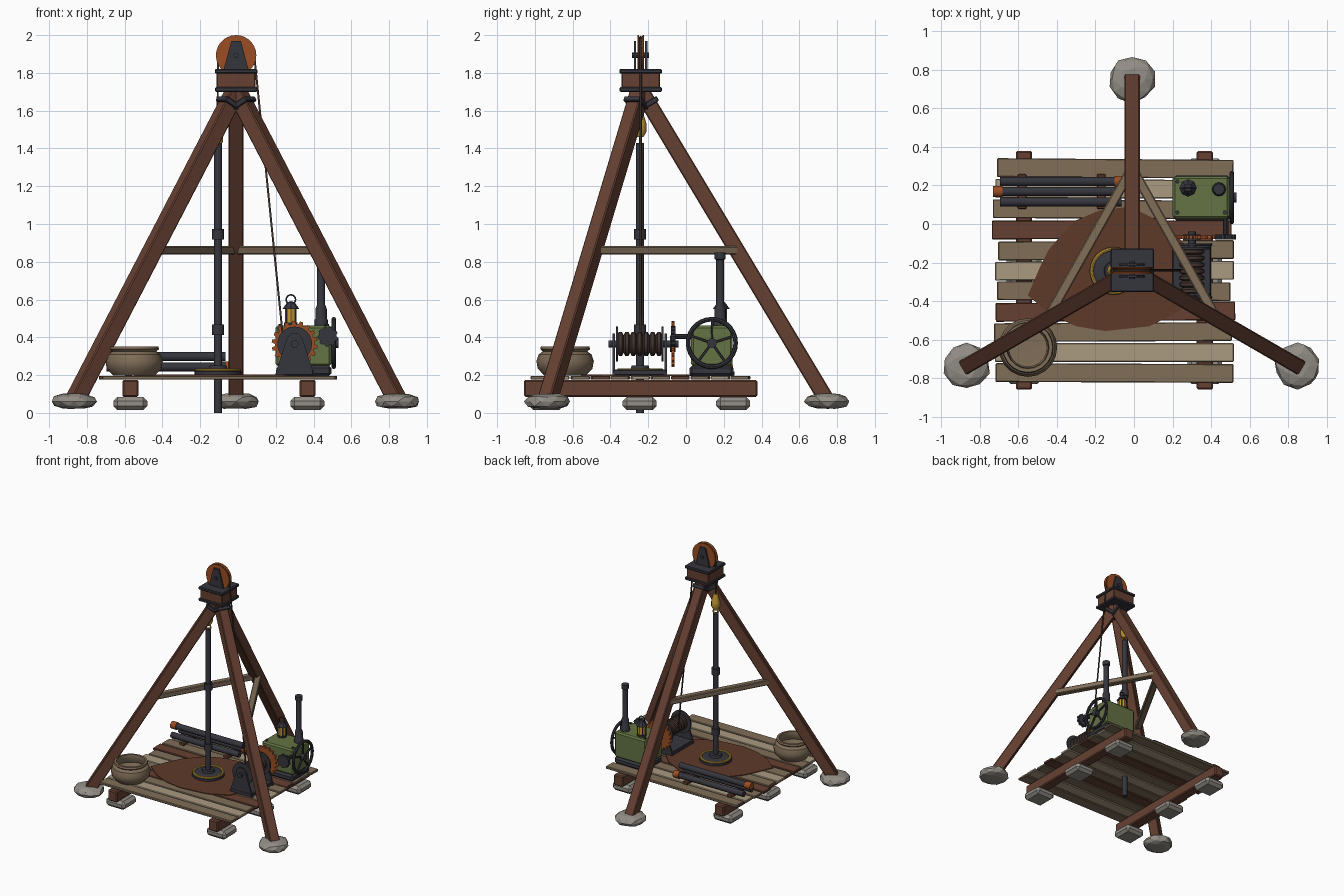
import bpy, bmesh, random
from math import pi, sin, cos, radians
from mathutils import Matrix, Vector

random.seed(4)
if "Cube" in bpy.data.objects:
    bpy.data.objects.remove(bpy.data.objects["Cube"])


def material(name, *srgb):
    m = bpy.data.materials.new(name)
    m.use_nodes = True
    col = [c ** 2.2 for c in srgb] + [1]
    m.diffuse_color = col
    m.node_tree.nodes["Principled BSDF"].inputs["Base Color"].default_value = col
    return m


TIMBER = material("dark timber", .40, .26, .21)
MUD = material("wet mud", .37, .235, .18)
TAN = material("weathered wood", .50, .43, .35)
PALE = material("pale wood", .66, .60, .50)
IRON = material("dark iron", .22, .22, .25)
RUST = material("rust", .60, .31, .16)
GREEN = material("green paint", .39, .45, .27)
GOLD = material("brass", .76, .59, .22)
STONE = material("grey stone", .57, .55, .52)
ROPE = material("tarred rope", .27, .22, .20)

ALONG = {"x": Matrix.Rotation(pi / 2, 4, "Y"), "y": Matrix.Rotation(-pi / 2, 4, "X"),
         "z": Matrix.Identity(4)}
UPRIGHT = Matrix.Rotation(pi / 2, 4, "X")  # drawing plane stands up, facing the front


def finish(name, bm, mat, matrix=Matrix.Identity(4), smooth=False, bevel=0):
    bmesh.ops.recalc_face_normals(bm, faces=bm.faces)
    me = bpy.data.meshes.new(name)
    bm.to_mesh(me)
    bm.free()
    me.materials.append(mat)
    ob = bpy.data.objects.new(name, me)
    bpy.context.collection.objects.link(ob)
    ob.matrix_world = matrix
    if bevel:
        mod = ob.modifiers.new("edge chamfer", "BEVEL")
        mod.width, mod.segments = bevel, 1
    if smooth:
        bpy.ops.object.select_all(action="DESELECT")
        ob.select_set(True)
        bpy.context.view_layer.objects.active = ob
        bpy.ops.object.shade_smooth_by_angle(angle=radians(35))
    return ob


def box(name, mat, centre, size, bevel=.005, turn=Matrix.Identity(4)):
    bm = bmesh.new()
    bmesh.ops.create_cube(bm, size=1, matrix=Matrix.Diagonal((*size, 1)))
    return finish(name, bm, mat, Matrix.Translation(centre) @ turn, bevel=bevel)


def beam(name, mat, a, b, width, depth, bevel=.006):
    a, b = Vector(a), Vector(b)
    turn = (b - a).to_track_quat("Z", "Y").to_matrix().to_4x4()
    return box(name, mat, (a + b) / 2, (width, depth, (b - a).length), bevel, turn)


def lathe(name, mat, centre, profile, axis="z", sides=20, smooth=True):
    bm = bmesh.new()
    vs = [bm.verts.new((r, 0, h)) for r, h in profile]
    es = [bm.edges.new(p) for p in zip(vs, vs[1:])]
    bmesh.ops.spin(bm, geom=vs + es, cent=(0, 0, 0), axis=(0, 0, 1), angle=2 * pi, steps=sides)
    bmesh.ops.remove_doubles(bm, verts=bm.verts, dist=1e-4)
    return finish(name, bm, mat, Matrix.Translation(centre) @ ALONG[axis], smooth)


def rod(name, mat, centre, radius, length, axis="z", sides=14):
    h = length / 2
    return lathe(name, mat, centre, [(0, -h), (radius, -h), (radius, h), (0, h)], axis, sides)


def ring(name, mat, centre, major, minor, axis="z", sides=24):
    prof = [(major + minor * cos(k * pi / 4), minor * sin(k * pi / 4)) for k in range(9)]
    return lathe(name, mat, centre, prof, axis, sides)


def prism(name, mat, points, depth, matrix):
    bm = bmesh.new()
    face = bm.faces.new([bm.verts.new((*p, 0)) for p in points])
    out = bmesh.ops.extrude_face_region(bm, geom=[face])["geom"]
    moved = [v for v in out if isinstance(v, bmesh.types.BMVert)]
    bmesh.ops.translate(bm, verts=moved, vec=(0, 0, depth))
    return finish(name, bm, mat, matrix)


def gear(name, mat, centre, radius, teeth, depth):
    pts = []
    for k in range(teeth):
        for step, r in ((0, .86), (.3, .86), (.45, 1), (.8, 1)):
            a = 2 * pi * (k + step) / teeth
            pts.append((radius * r * cos(a), radius * r * sin(a)))
    return prism(name, mat, pts, depth, Matrix.Translation(centre) @ UPRIGHT)


def rock(name, centre, radius, height):
    bm = bmesh.new()
    bmesh.ops.create_icosphere(bm, subdivisions=2, radius=1)
    for v in bm.verts:
        k = random.uniform(.93, 1.05)
        v.co = (v.co.x * radius * k, v.co.y * radius * k,
                max(-.72, min(.8, v.co.z)) * height * k)
    return finish(name, bm, STONE, Matrix.Translation(centre))


# Tripod legs with footing stones and iron collars
CX, CY = -.01, -.24


def leg_point(angle, z):
    r = .6 * (1.71 - z)
    return Vector((CX + r * cos(angle), CY + r * sin(angle), z))


for name, deg in (("back", 90), ("front_right", 210), ("front_left", 330)):
    a = radians(deg)
    beam(name + "_leg", TIMBER, leg_point(a, .06), leg_point(a, 1.72), .08, .085)
    beam(name + "_leg_collar", IRON, leg_point(a, 1.625), leg_point(a, 1.65), .105, .11, .004)
    rock(name + "_footing", leg_point(a, .06), .122, .052)
    if deg != 90:
        beam(name + "_brace", TAN, leg_point(pi / 2, .86) + Vector((0, .02, 0)),
             leg_point(a, .86), .05, .045)

# Crown block and pulley
box("crown_block", TIMBER, (CX, CY, 1.76), (.205, .205, .10))
for z in (1.712, 1.808):
    box("crown_band", IRON, (CX, CY, z), (.225, .225, .024))
lathe("pulley", RUST, (CX, CY, 1.893),
      [(0, -.018), (.107, -.018), (.107, -.012), (.088, 0), (.107, .012), (.107, .018), (0, .018)],
      "y", 28)
for s in (-1, 1):
    prism("pulley_bracket", IRON, [(-.065, 0), (.065, 0), (.025, .15), (-.025, .15)], .012,
          Matrix.Translation((CX, CY + s * .03 + .006, 1.82)) @ UPRIGHT)
rod("pulley_axle", IRON, (CX, CY, 1.893), .014, .09, "y", 8)

# Hoisting rope
path = [(-.108, CY, 1.56)]
path += [(CX - .096 * cos(k * pi / 10), CY, 1.893 + .096 * sin(k * pi / 10)) for k in range(11)]
path.append((.24, CY, .38))
curve = bpy.data.curves.new("hoist_rope", "CURVE")
curve.dimensions, curve.bevel_depth, curve.bevel_resolution = "3D", .006, 1
spline = curve.splines.new("POLY")
spline.points.add(len(path) - 1)
for pt, co in zip(spline.points, path):
    pt.co = (*co, 1)
curve.materials.append(ROPE)
bpy.context.collection.objects.link(bpy.data.objects.new("hoist_rope", curve))

# Drill string, swivel and floor collar
DX, DY = -.106, -.243
lathe("swivel", GOLD, (DX, DY, 0), [(0, 1.46), (.018, 1.46), (.034, 1.49), (.034, 1.53),
                                    (.022, 1.57), (.018, 1.595), (0, 1.595)], sides=12)
ring("swivel_eye", GOLD, (DX, DY, 1.445), .022, .006, "y", 14)
rod("drill_pipe", IRON, (DX, DY, .715), .022, 1.43)
for z in (.44, .945):
    rod("pipe_joint", IRON, (DX, DY, z), .032, .055)
lathe("floor_collar", IRON, (DX, DY, 0), [(0, .195), (.125, .195), (.125, .22), (.09, .232),
                                         (.05, .232), (.045, .25), (0, .25)], sides=24)
ring("collar_rim", GOLD, (DX, DY, .226), .113, .01)

# Deck planks, mud, skids and pads
for i in range(11):
    mat = TIMBER if i in (3, 7) else PALE if i % 4 == 1 else TAN
    box("deck_plank", mat, (-.105 + random.uniform(-.012, .012), .288 - .106 * i, .186),
        (1.225 + random.uniform(-.02, .02), .097, .021), .004,
        Matrix.Rotation(random.uniform(-.008, .008), 4, "Z"))
mud = [(-.31, .015), (-.44, -.13), (-.49, -.23), (-.55, -.37), (-.43, -.47), (-.3, -.53),
       (-.15, -.555), (.08, -.53), (.24, -.45), (.3, -.3), (.26, -.1), (.16, 0), (-.02, .09),
       (-.18, .07)]
prism("mud_patch", MUD, mud, .007, Matrix.Translation((0, 0, .195)))
for x in (-.57, .367):
    box("skid_beam", TIMBER, (x, CY, .13), (.085, 1.235, .09), .008)
    for y in (-.74, -.245, .25):
        box("pad_stone", STONE, (x, y, .05), (.18, .18, .07), .022)

# Clay pot
lathe("pot", TAN, (-.55, -.64, 0), [(0, .197), (.11, .197), (.145, .235), (.152, .275), (.14, .31),
                                    (.118, .325), (.132, .338), (.128, .352), (.11, .352),
                                    (.105, .325), (.125, .28), (.1, .23), (0, .225)])

# Spare pipes on bearers
for x in (-.58, -.17):
    box("pipe_bearer", TIMBER, (x, .168, .208), (.045, .18, .024), .004)
for y, z, end in ((.22, .243, -.075), (.115, .243, 0), (.168, .298, -.705)):
    rod("spare_pipe", IRON, (-.38, y, z), .024, .63, "x")
    if end:
        rod("pipe_coupling", RUST, (end, y, z), .03, .05, "x")

# Winch
WX, WZ = .3, .365
box("winch_base", IRON, (WX, CY - .005, .213), (.2, .29, .032))
for y in (-.375, -.1):
    prism("winch_side", IRON, [(-.105, 0), (.105, 0), (.04, .2), (.02, .222), (-.02, .222),
                               (-.04, .2)], .014, Matrix.Translation((WX, y, .197)) @ UPRIGHT)
for y in (-.365, -.125):
    rod("drum_flange", IRON, (WX, y, WZ), .092, .012, "y", 24)
turns = [(0, -.12)]
for k in range(7):
    y = -.119 + k * .034
    turns += [(.047, y), (.064, y + .009), (.064, y + .025), (.047, y + .034)]
lathe("rope_drum", ROPE, (WX, -.245, WZ), turns + [(0, .12)], "y")
rod("winch_axle", IRON, (WX, -.225, WZ), .02, .37, "y")
gear("winch_gear", RUST, (WX, -.06, WZ), .122, 18, .018)
rod("gear_hub", IRON, (WX, -.07, WZ), .045, .03, "y")
gear("pinion", IRON, (.475, -.055, .405), .055, 9, .025)
rod("pinion_shaft", IRON, (.475, -.02, .405), .014, .11, "y", 10)

# Engine
box("engine_base", IRON, (.35, .135, .223), (.29, .235, .055), .014)
box("engine_body", GREEN, (.347, .137, .355), (.295, .22, .215), .012)
for x, y in ((.225, .06), (.47, .06), (.225, .22)):
    rod("engine_bolt", IRON, (x, y, .465), .011, .012, sides=6)
FX, FY, FZ = .507, .137, .37
ring("flywheel_rim", IRON, (FX, FY, FZ), .126, .012, "x", 28)
rod("flywheel_hub", IRON, (FX, FY, FZ), .026, .05, "x")
for k in range(5):
    a = 2 * pi * k / 5 + .3
    beam("flywheel_spoke", IRON, (FX, FY, FZ),
         (FX, FY + .122 * cos(a), FZ + .122 * sin(a)), .014, .012, .002)
lathe("exhaust_stack", IRON, (.44, .18, 0), [(0, .455), (.036, .455), (.036, .49), (.03, .5),
                                             (.03, .55), (.021, .575), (.021, .81), (.029, .815),
                                             (.029, .85), (0, .85)], sides=12)

# Lantern on the engine
LX, LY = .28, .187
rod("lantern_glass", GOLD, (LX, LY, .512), .03, .09, sides=8)
rod("lantern_foot", IRON, (LX, LY, .47), .036, .016, sides=8)
lathe("lantern_cap", IRON, (LX, LY, 0), [(0, .55), (.045, .55), (.02, .585), (0, .592)], sides=8)
for k in range(4):
    a = pi / 4 + k * pi / 2
    box("lantern_bar", IRON, (LX + .031 * cos(a), LY + .031 * sin(a), .512), (.007, .007, .09), 0)
ring("lantern_handle", IRON, (LX, LY, .6), .025, .004, "y", 16)
